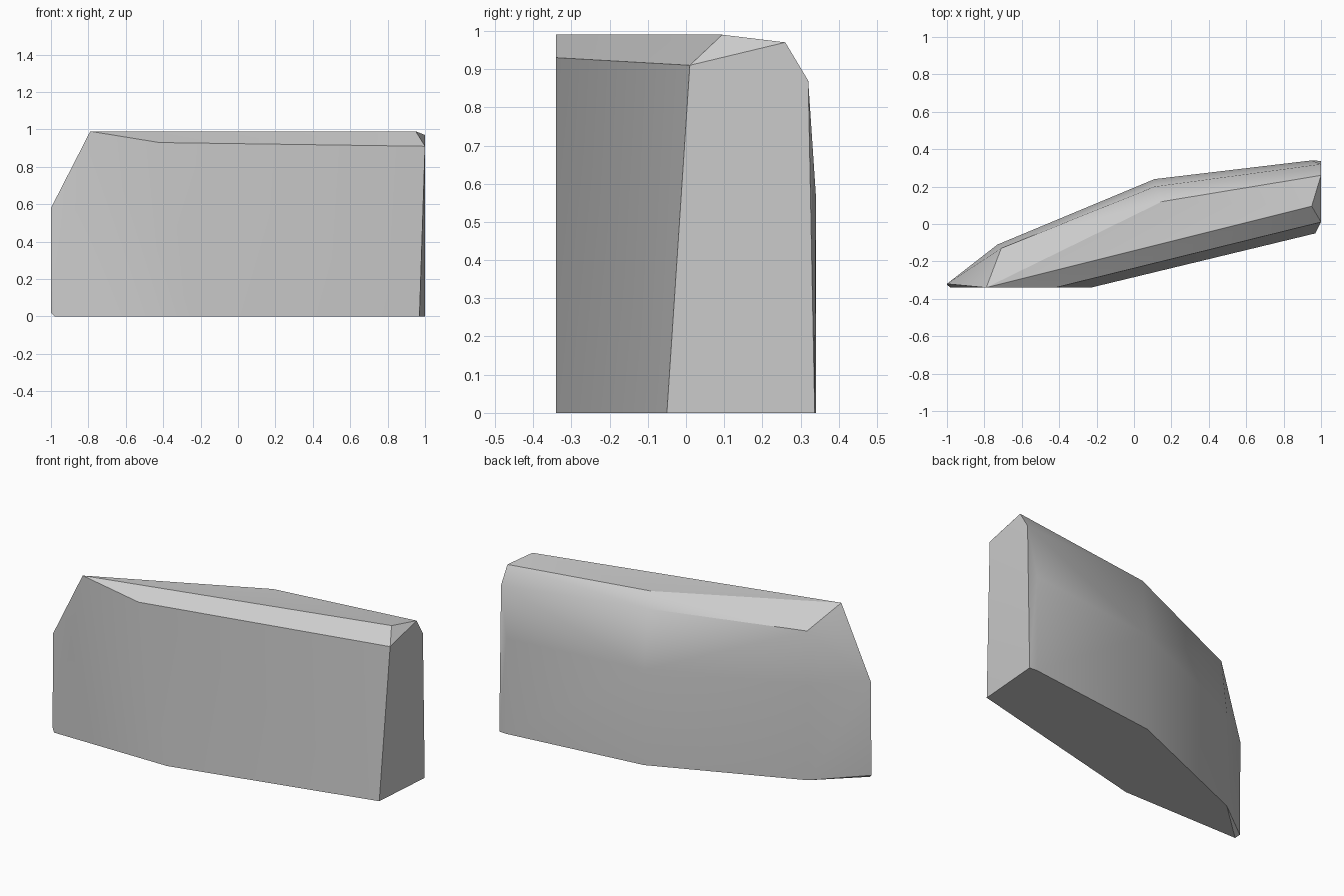
import bpy
import bmesh
import math

cube = bpy.data.objects.get("Cube")
if cube:
    bpy.data.objects.remove(cube, do_unlink=True)

# Plain grey stone
stone = bpy.data.materials.new("grey stone")
stone.use_nodes = True
color = (0.6, 0.6, 0.6, 1)
stone.diffuse_color = color
stone.node_tree.nodes["Principled BSDF"].inputs["Base Color"].default_value = color

# Corners of the chiselled slab, grouped by region
crest = [(-0.79, -0.34, 0.99), (0.95, 0.095, 0.99), (0.15, 0.12, 0.985)]
front = [(-0.42, -0.34, 0.93), (-0.23, -0.34, 0)]
end = [(1, 0.01, 0.91), (1, 0.26, 0.97), (1, 0.32, 0.87),
       (1, 0.337, 0), (0.97, -0.05, 0)]
tip = [(-1, -0.32, 0.58), (-1, -0.325, 0.02), (-0.98, -0.34, 0)]
back = [(-0.71, -0.13, 0.88), (0.11, 0.2, 0.92)]
# Back wall corners run straight down to the ground
for x, y in [(-0.73, -0.11), (0.11, 0.24), (0.95, 0.34)]:
    back += [(x, y, 0.57), (x, y, 0)]

# Wrap the corners into one closed faceted rock
bm = bmesh.new()
for co in crest + front + end + tip + back:
    bm.verts.new(co)
bmesh.ops.convex_hull(bm, input=bm.verts[:])
bmesh.ops.dissolve_limit(bm, angle_limit=math.radians(0.5),
                         verts=bm.verts[:], edges=bm.edges[:])
bmesh.ops.recalc_face_normals(bm, faces=bm.faces[:])
mesh = bpy.data.meshes.new("rock_slab")
bm.to_mesh(mesh)
bm.free()
mesh.materials.append(stone)
rock = bpy.data.objects.new("rock_slab", mesh)
bpy.context.collection.objects.link(rock)

# Soften the shallow facets and keep the hard edges
bpy.ops.object.select_all(action="DESELECT")
rock.select_set(True)
bpy.context.view_layer.objects.active = rock
bpy.ops.object.shade_smooth_by_angle(angle=math.radians(30))
